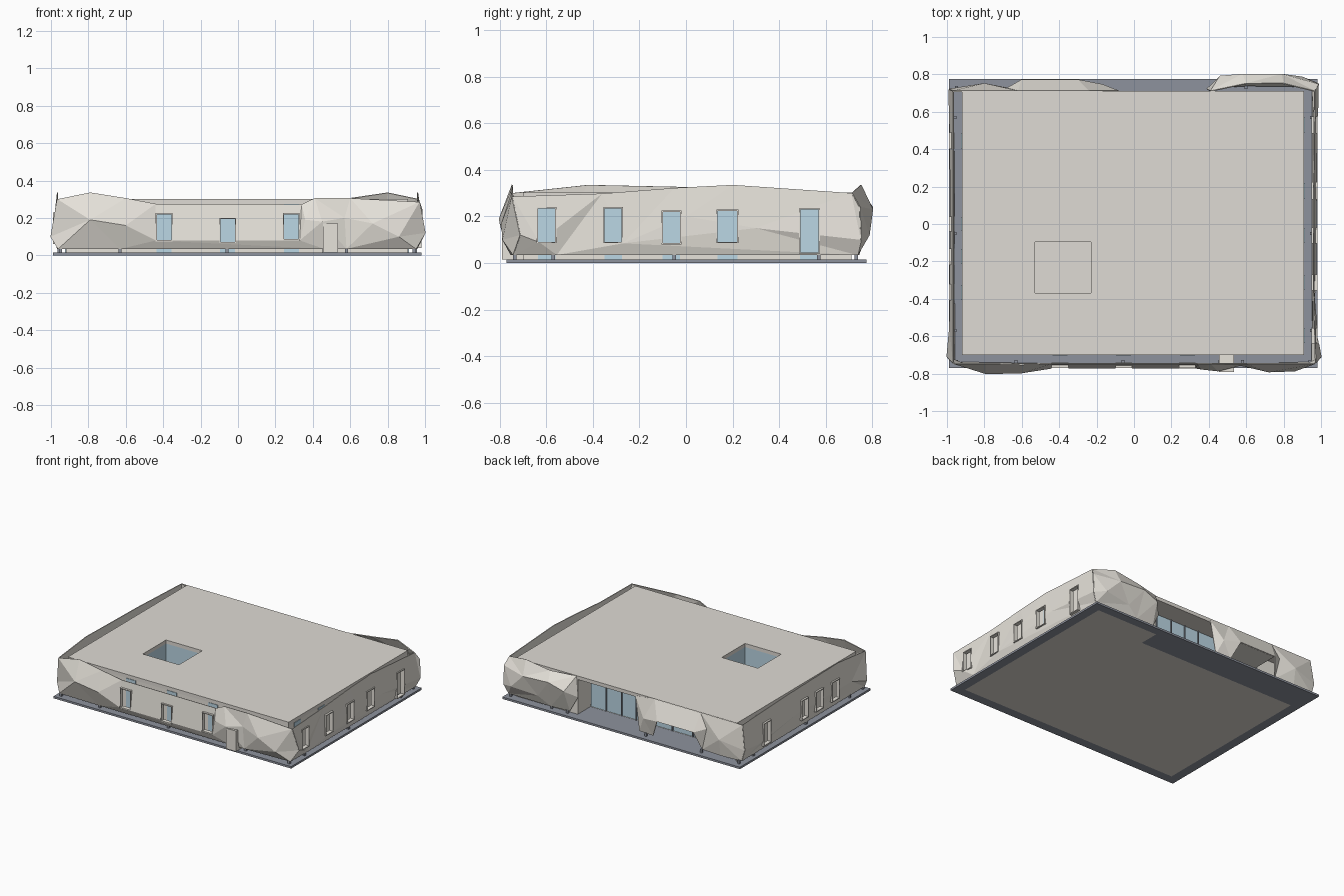
import bpy, bmesh
from mathutils import Vector
from mathutils.geometry import delaunay_2d_cdt


def mat(name, rgb):
    m = bpy.data.materials.new(name)
    m.diffuse_color = (*rgb, 1)
    return m


CLAD = mat("cladding", (0.80, 0.77, 0.71))
ROOF = mat("roof_stone", (0.74, 0.71, 0.66))
DARK = mat("plinth_slate", (0.27, 0.29, 0.34))
GLASS = mat("glass_blue", (0.50, 0.68, 0.78))

# Facade frames: (along, up, outward) -> world
FRONT = lambda u, z, o: (u, -o, z)
BACK = lambda u, z, o: (u, o, z)
RIGHT = lambda u, z, o: (o, u, z)
LEFT = lambda u, z, o: (-o, u, z)
FLAT = lambda x, y, z: (x, y, z)


def make(name, verts, faces, m):
    bm = bmesh.new()
    vs = [bm.verts.new(v) for v in verts]
    for f in faces:
        bm.faces.new([vs[i] for i in f])
    bmesh.ops.recalc_face_normals(bm, faces=bm.faces)
    me = bpy.data.meshes.new(name)
    bm.to_mesh(me)
    bm.free()
    ob = bpy.data.objects.new(name, me)
    bpy.context.collection.objects.link(ob)
    if m:
        me.materials.append(m)
    return ob


BOX = [(0, 1, 3, 2), (4, 5, 7, 6), (0, 1, 5, 4), (2, 3, 7, 6), (0, 2, 6, 4), (1, 3, 7, 5)]


def boxes(name, specs, m, place=FLAT):
    """One object from several boxes, each (a0, a1, b0, b1, c0, c1)."""
    verts, faces = [], []
    for s in specs:
        n = len(verts)
        verts += [place(a, b, c) for a in s[:2] for b in s[2:4] for c in s[4:]]
        faces += [tuple(n + i for i in f) for f in BOX]
    return make(name, verts, faces, m)


def ring(name, outer, inner, lo, hi, m, place=FLAT):
    """Rectangular slab with a rectangular hole."""
    loop = lambda r: [(r[0], r[2]), (r[1], r[2]), (r[1], r[3]), (r[0], r[3])]
    verts = [place(a, b, c) for c in (lo, hi) for r in (outer, inner) for a, b in loop(r)]
    faces = []
    for i in range(4):
        j = (i + 1) % 4
        for p, q in ((0, 4), (4, 12), (12, 8), (8, 0)):
            faces.append((p + i, p + j, q + j, q + i))
    return make(name, verts, faces, m)


def facade(name, outline, inner, windows, place, wall=None):
    """Thin folded sheet through (along, up, out) points, with framed openings."""
    pts = outline + inner
    r = delaunay_2d_cdt([Vector(p[:2]) for p in pts], [], [list(range(len(outline)))], 1, 1e-5)
    verts = [place(*pts[o[0]]) for o in r[3]]
    ob = make(name, verts, r[2], CLAD)
    so = ob.modifiers.new("thickness", 'SOLIDIFY')
    so.thickness, so.offset = 0.006, 0
    if not windows:
        return
    cut = boxes(name + "_cutter", [(a, b, c, d, 0.5, 1.2) for a, b, c, d in windows], None, place)
    cut.hide_render = True
    cut.hide_viewport = True
    bo = ob.modifiers.new("openings", 'BOOLEAN')
    bo.object, bo.operation, bo.solver = cut, 'DIFFERENCE', 'EXACT'
    for i, (a, b, c, d) in enumerate(windows):
        t = 0.006
        ring(f"{name}_window_frame_{i}", (a, b, c, d), (a + t, b - t, c + t, d - t),
             wall + 0.04, wall + 0.07, CLAD, place)
        boxes(f"{name}_glass_{i}", [(a + .005, b - .005, 0.016, 0.274, wall - .01, wall + .004)],
              GLASS, place)


# Plinth, floor and roof, with the courtyard opening
COURT = (-0.53, -0.23, -0.37, -0.095)
BODY = (-0.92, 0.91, -0.70, 0.71)
ring("plinth_border", (-0.99, 0.98, -0.77, 0.775), BODY, 0, 0.015, DARK)
boxes("porch_floor", [(-0.92, 0.40, 0.56, 0.71, 0, 0.015)], DARK)
boxes("floor", [(-0.92, 0.40, -0.70, 0.56, 0, 0.016), (0.40, 0.91, -0.70, 0.71, 0, 0.016)], ROOF)
ring("roof_slab", BODY, COURT, 0.275, 0.302, ROOF)
x0, x1, y0, y1 = COURT
ring("courtyard_glass", (x0 - .008, x1 + .008, y0 - .008, y1 + .008), COURT, 0.016, 0.275, GLASS)

# Inner walls behind the folded skin
Z = (0.015, 0.275)
boxes("inner_walls", [(-0.92, 0.91, -0.70, -0.69, *Z), (0.90, 0.91, -0.69, 0.70, *Z),
                      (-0.92, -0.91, -0.69, 0.71, *Z), (0.40, 0.91, 0.70, 0.71, *Z),
                      (0.40, 0.41, 0.56, 0.70, *Z), (-0.91, -0.62, 0.55, 0.56, *Z)], CLAD)

# Recessed entrance glazing with mullions
boxes("entrance_glass", [(-0.62, 0.40, 0.55, 0.556, *Z)], GLASS)
boxes("entrance_mullions", [(x - .004, x + .004, 0.556, 0.564, *Z)
                            for x in (-0.45, -0.28, -0.1, 0.02, 0.14, 0.27)], DARK)
boxes("entrance_soffit", [(-0.60, -0.30, 0.56, 0.765, 0.17, 0.178)], CLAD)

# Front skin
facade("front_facade",
       [(-.96, .035, .74), (-.63, .035, .745), (.46, .035, .75), (.58, .035, .75),
        (.95, .035, .74), (1.0, .12, .71), (.97, .285, .745), (.6, .305, .745),
        (.41, .305, .745), (.34, .272, .745), (-.44, .275, .745), (-.6, .305, .75),
        (-.79, .335, .745), (-.965, .30, .745), (-1.0, .10, .71)],
       [(-.79, .19, .80), (-.6, .16, .795), (-.44, .08, .77), (.33, .08, .77),
        (.36, .19, .775), (.45, .18, .785), (.57, .2, .755), (.72, .17, .79), (.86, .1, .785)],
       [(-.44, -.35, .075, .225), (-.10, -.01, .065, .20), (.24, .33, .08, .225)], FRONT, 0.70)
boxes("front_door", [(.455, .535, .016, .17, .70, .79)], CLAD, FRONT)

# Right skin
facade("right_facade",
       [(-.74, .035, .95), (-.555, .035, .955), (.735, .035, .955), (.75, .10, .985),
        (.745, .24, .985), (.71, .30, .965), (.2, .335, .96), (-.05, .322, .96),
        (-.36, .298, .96), (-.745, .285, .97), (-.71, .12, 1.0)],
       [(-.63, .09, .985), (-.27, .085, .972), (0, .2, .972), (.3, .15, .975)],
       [(-.64, -.555, .085, .24), (-.355, -.27, .085, .24), (-.105, -.02, .08, .225),
        (.13, .225, .085, .23), (.485, .575, .04, .235)], RIGHT, 0.91)

# Left skin
facade("left_facade",
       [(-.74, .035, .96), (.72, .035, .965), (.72, .12, .99), (.71, .30, .965),
        (.2, .322, .965), (-.42, .335, .965), (-.745, .30, .965), (-.71, .10, 1.0)],
       [(-.55, .15, .985), (.1, .15, .98), (.55, .1, .985)],
       [(.40, .49, .06, .23), (-.04, .04, .08, .23), (-.22, -.13, .08, .23),
        (-.41, -.32, .08, .23)], LEFT, 0.92)

# Back skin: faceted corner on one side, entrance canopy on the other
facade("back_corner_facade",
       [(.45, .035, .73), (.60, .035, .74), (.955, .035, .735), (.985, .10, .75),
        (.985, .24, .745), (.965, .30, .71), (.8, .335, .75), (.6, .305, .75),
        (.41, .30, .71), (.39, .15, .72)],
       [(.46, .2, .79), (.58, .24, .80), (.69, .1, .765), (.79, .23, .80), (.9, .12, .785)],
       [], BACK)
facade("entrance_canopy_facade",
       [(-.965, .035, .72), (-.8, .035, .73), (-.64, .035, .72), (-.60, .17, .77),
        (-.30, .17, .77), (-.24, .035, .73), (-.12, .035, .72), (-.08, .285, .71),
        (-.24, .30, .71), (-.62, .30, .71), (-.965, .30, .71), (-.99, .12, .72)],
       [(-.8, .16, .75), (-.68, .2, .725), (-.17, .15, .745)], [], BACK)

# Small feet carrying the skin
feet = [(x, -.735) for x in (-.95, -.63, -.06, .46, .58, .94)]
feet += [(x, .73) for x in (-.95, -.64, -.18, .47, .6, .94)]
feet += [(x, y) for x in (-.957, .95) for y in (-.57, -.05, .57)]
boxes("skin_feet", [(x - .008, x + .008, y - .008, y + .008, .015, .04) for x, y in feet], DARK)
